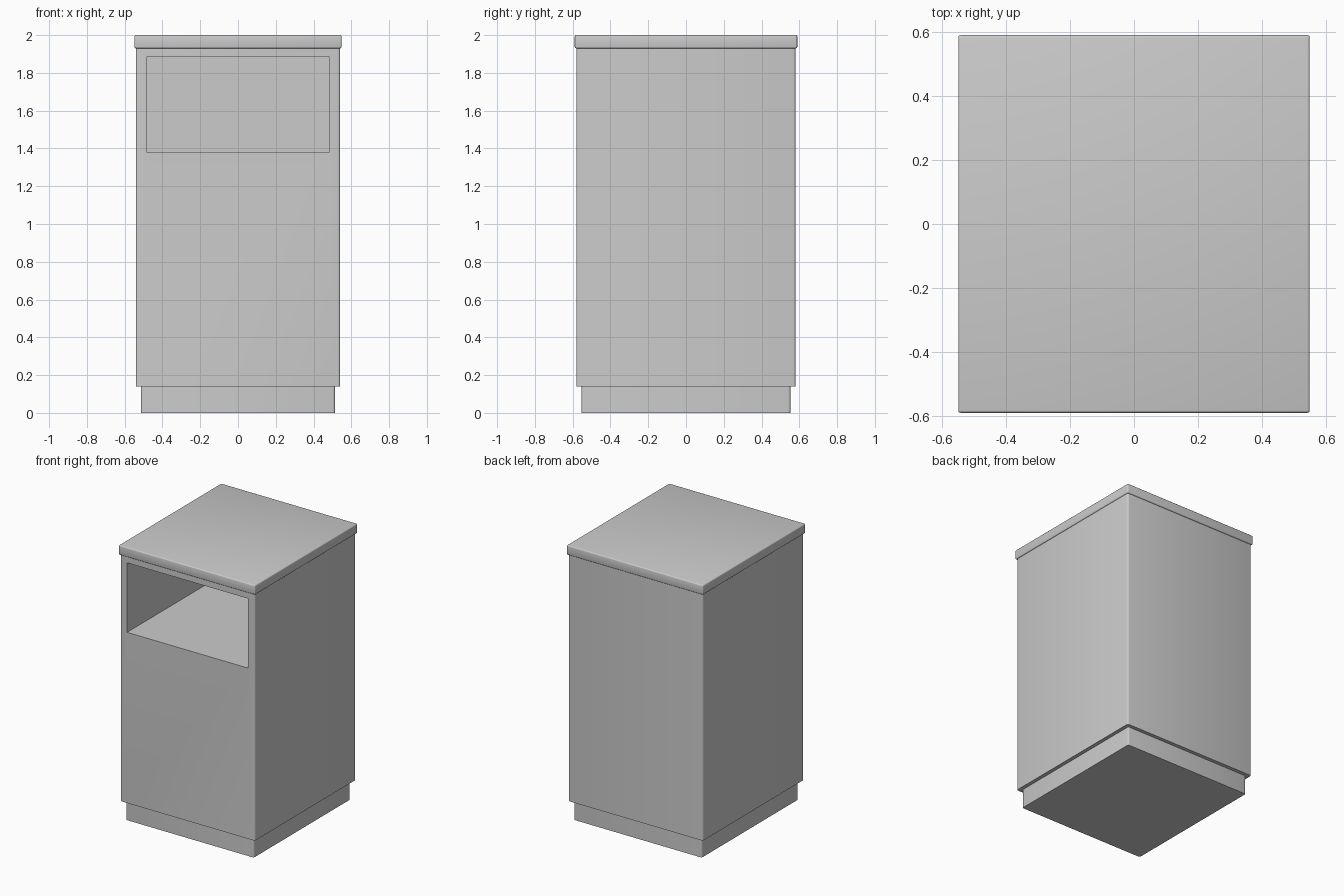
import bpy, bmesh

default = bpy.data.objects.get("Cube")
if default:
    bpy.data.objects.remove(default, do_unlink=True)

grey = bpy.data.materials.new("plain_grey")
grey.use_nodes = True
colour = (0.6, 0.6, 0.6, 1)
grey.diffuse_color = colour
grey.node_tree.nodes["Principled BSDF"].inputs["Base Color"].default_value = colour


def make_box(half_x, half_y, z0, z1):
    """Box as a bmesh, centred in x and y."""
    bm = bmesh.new()
    bmesh.ops.create_cube(bm, size=2)
    for v in bm.verts:
        v.co.x *= half_x
        v.co.y *= half_y
        v.co.z = z1 if v.co.z > 0 else z0
    return bm


def round_edges(bm, width, upright_only=True):
    """Round the upright edges, or all of them."""
    edges = [e for e in bm.edges if not upright_only
             or abs(e.verts[0].co.z - e.verts[1].co.z) > 0.01]
    bmesh.ops.bevel(bm, geom=edges, offset=width, segments=3,
                    profile=0.5, affect='EDGES')


def finish(bm, name):
    bmesh.ops.recalc_face_normals(bm, faces=bm.faces)
    mesh = bpy.data.meshes.new(name)
    bm.to_mesh(mesh)
    bm.free()
    mesh.materials.append(grey)
    obj = bpy.data.objects.new(name, mesh)
    bpy.context.collection.objects.link(obj)
    bpy.ops.object.select_all(action='DESELECT')
    obj.select_set(True)
    bpy.context.view_layer.objects.active = obj
    bpy.ops.object.shade_smooth_by_angle(angle=0.6)
    return obj


# Recessed plinth
plinth = make_box(0.514, 0.553, 0, 0.14)
round_edges(plinth, 0.012)
finish(plinth, "plinth")

# Cabinet body with a deep open compartment in the front
body = make_box(0.541, 0.58, 0.14, 1.93)
round_edges(body, 0.012)
front = min(body.faces, key=lambda f: f.calc_center_median().y)
middle = front.calc_center_median()
bmesh.ops.inset_individual(body, faces=[front], thickness=0.04)
for v in front.verts:
    v.co.x = 0.485 if v.co.x > middle.x else -0.485
    v.co.z = 1.885 if v.co.z > middle.z else 1.38
pushed = bmesh.ops.extrude_face_region(body, geom=[front])["geom"]
bmesh.ops.translate(body, vec=(0, 1.105, 0),
                    verts=[g for g in pushed if isinstance(g, bmesh.types.BMVert)])
if front.is_valid:
    bmesh.ops.delete(body, geom=[front], context='FACES_ONLY')
finish(body, "cabinet_body")

# Overhanging worktop
top = make_box(0.548, 0.589, 1.93, 2)
round_edges(top, 0.008, upright_only=False)
finish(top, "worktop")
